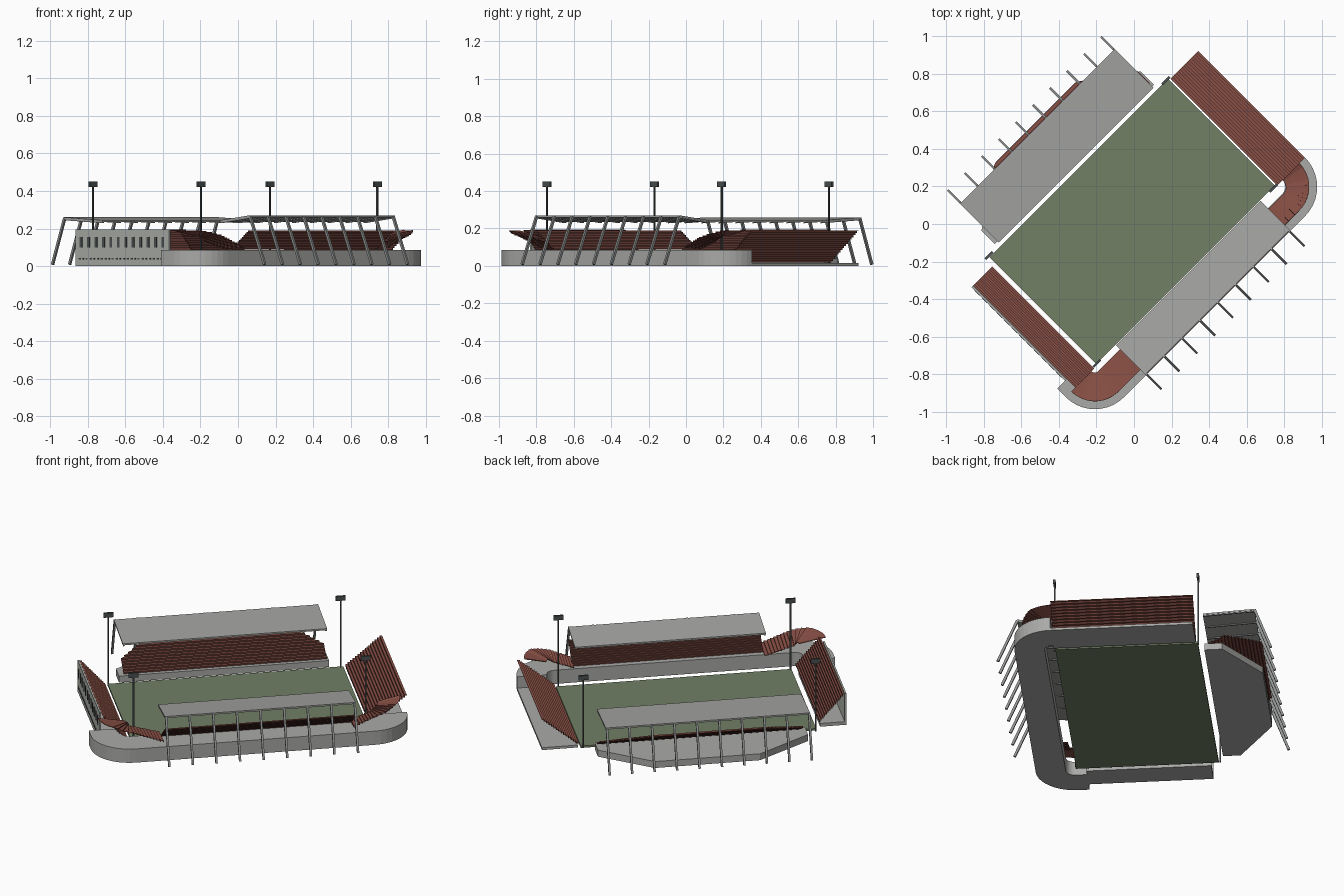
import bpy, bmesh, math
from mathutils import Vector

if "Cube" in bpy.data.objects:
    bpy.data.objects.remove(bpy.data.objects["Cube"])

S = math.sqrt(0.5)

def P(u, v, z):
    """Ground plan is drawn along the pitch (u long, v across), then turned 45 degrees."""
    return Vector(((u - v) * S, (u + v) * S, z))

def mat(name, c):
    m = bpy.data.materials.new(name)
    m.diffuse_color = (*c, 1)
    m.use_nodes = True
    m.node_tree.nodes["Principled BSDF"].inputs["Base Color"].default_value = m.diffuse_color
    return m

GRASS = mat("grass green", (0.165, 0.215, 0.13))
ROOF = mat("roof grey", (0.37, 0.375, 0.36))
CONC = mat("concrete grey", (0.40, 0.405, 0.39))
STEEL = mat("steel grey", (0.27, 0.285, 0.28))
SEAT = mat("seat red", (0.25, 0.08, 0.06))
RISER = mat("riser dark red", (0.12, 0.04, 0.032))
WALL = mat("wall pale grey", (0.42, 0.44, 0.40))
DARK = mat("dark grey", (0.07, 0.08, 0.08))

def finish(name, bm, mats):
    bmesh.ops.recalc_face_normals(bm, faces=bm.faces)
    me = bpy.data.meshes.new(name)
    bm.to_mesh(me)
    bm.free()
    for m in mats:
        me.materials.append(m)
    ob = bpy.data.objects.new(name, me)
    bpy.context.collection.objects.link(ob)
    return ob

def add_prism(bm, pts, z0, z1):
    lo = [bm.verts.new(P(u, v, z0)) for u, v in pts]
    hi = [bm.verts.new(P(u, v, z1)) for u, v in pts]
    bm.faces.new(lo[::-1])
    bm.faces.new(hi)
    n = len(pts)
    for i in range(n):
        j = (i + 1) % n
        bm.faces.new((lo[i], lo[j], hi[j], hi[i]))

def prism(name, pts, z0, z1, m):
    bm = bmesh.new()
    add_prism(bm, pts, z0, z1)
    return finish(name, bm, [m])

def rect(u0, u1, v0, v1):
    return [(u0, v0), (u1, v0), (u1, v1), (u0, v1)]

def add_bar(bm, a, b, side, w, d):
    """Square bar from a to b; side is the width direction."""
    ax = (b - a).normalized()
    s = side * (w / 2)
    t = ax.cross(side).normalized() * (d / 2)
    ra = [bm.verts.new(a + i * s + j * t) for i, j in ((-1, -1), (1, -1), (1, 1), (-1, 1))]
    rb = [bm.verts.new(a + (b - a) + i * s + j * t) for i, j in ((-1, -1), (1, -1), (1, 1), (-1, 1))]
    bm.faces.new(ra[::-1])
    bm.faces.new(rb)
    for i in range(4):
        j = (i + 1) % 4
        bm.faces.new((ra[i], ra[j], rb[j], rb[i]))

def strip(name, A, B):
    """Stepped sheet between two matching edge lines; flat treads and dark risers."""
    bm = bmesh.new()
    va = [bm.verts.new(P(*p)) for p in A]
    vb = [bm.verts.new(P(*p)) for p in B]
    for i in range(len(A) - 1):
        f = bm.faces.new((va[i], va[i + 1], vb[i + 1], vb[i]))
        f.material_index = i % 2
    ob = finish(name, bm, [RISER, SEAT])
    md = ob.modifiers.new("thickness", 'SOLIDIFY')
    md.thickness = 0.004
    return ob

def steps(a0, a1, z0, z1, n):
    """Stair section: riser then tread, n rows."""
    out = [(a0, z0)]
    for i in range(n):
        z = z0 + (z1 - z0) * (i + 1) / n
        out += [(a0 + (a1 - a0) * i / n, z), (a0 + (a1 - a0) * (i + 1) / n, z)]
    return out

def arc(cu, cv, r, a0, a1, n=10):
    return [(cu + r * math.cos(math.radians(a0 + (a1 - a0) * i / n)),
             cv + r * math.sin(math.radians(a0 + (a1 - a0) * i / n))) for i in range(n + 1)]

# pitch
prism("pitch", rect(-0.67, 0.675, -0.385, 0.42), 0, 0.012, GRASS)

# concourse base wrapping the near side and both corners
CV = -0.395
outer = [(-0.91, -0.33)] + arc(-0.69, CV, 0.22, 180, 270) + arc(0.675, CV, 0.22, 270, 360)
inner = arc(0.675, CV, 0.05, 360, 270) + arc(-0.69, CV, 0.05, 270, 180) + [(-0.74, -0.33)]
prism("concourse_base", outer + inner, 0, 0.085, CONC)

# end stands on thin slabs
prism("right_end_slab", rect(0.69, 0.895, CV, 0.41), 0, 0.015, CONC)
prism("left_end_slab", rect(-0.845, -0.70, -0.33, 0.375), 0, 0.02, CONC)
sec = steps(0.685, 0.895, 0.018, 0.19, 15)
strip("right_end_stand", [(u, CV, z) for u, z in sec], [(u, 0.41, z) for u, z in sec])
sec = steps(-0.695, -0.838, 0.03, 0.192, 14)
strip("left_end_stand", [(u, CV, z) for u, z in sec], [(u, 0.375, z) for u, z in sec])

# near side stand
sec = steps(-0.475, -0.612, 0.087, 0.19, 12)
strip("near_stand", [(-0.525, v, z) for v, z in sec], [(0.565, v, z) for v, z in sec])

# corner stands climbing from the near side to the ends
def corner(name, sgn, uend, cu, r0, r1, n=18):
    straight = abs(cu - uend)
    total = straight + 0.11 * math.pi / 2

    def at(t, r):
        d = t * total
        if d < straight:
            return (uend + sgn * d, CV - r)
        a = (d - straight) / 0.11
        return (cu + sgn * r * math.sin(a), CV - r * math.cos(a))
    A, B = [], []
    for i in range(n + 1):
        for k in ((i, i + 1) if i < n else (i,)):
            h = min(1, k / n * 1.35)
            A.append((*at(i / n, r0), 0.087 + 0.075 * h))
            B.append((*at(i / n, r1), 0.097 + 0.093 * h))
    strip(name, A, B)

corner("right_corner_stand", 1, 0.565, 0.675, 0.055, 0.178)
corner("left_corner_stand", -1, -0.525, -0.69, 0.025, 0.178)

# far stand with tapered plan
def half(v):
    return 0.58 if v < 0.56 else 0.58 - (v - 0.56) / 0.19 * 0.27

prism("far_base", [(-0.6, 0.45), (0.6, 0.45), (0.6, 0.55), (0.31, 0.755),
                   (-0.29, 0.755), (-0.6, 0.55)], 0, 0.04, CONC)
sec = steps(0.47, 0.752, 0.042, 0.195, 16)
strip("far_stand", [(0.01 - half(v), v, z) for v, z in sec], [(0.01 + half(v), v, z) for v, z in sec])

# roofs and their leaning columns
def roof(name, u0, u1, v_in, v_out, z_in, z_out, v_foot, n):
    bm = bmesh.new()
    vs = [[bm.verts.new(P(u, v, z + dz)) for u, v, z in
           ((u0, v_in, z_in), (u1, v_in, z_in), (u1, v_out, z_out), (u0, v_out, z_out))]
          for dz in (-0.006, 0.004)]
    bm.faces.new(vs[0][::-1])
    bm.faces.new(vs[1])
    for i in range(4):
        j = (i + 1) % 4
        bm.faces.new((vs[0][i], vs[0][j], vs[1][j], vs[1][i]))
    finish(name + "_roof", bm, [ROOF])
    bm = bmesh.new()
    side = P(1, 0, 0)
    for i in range(n):
        u = u0 + 0.006 + (u1 - u0 - 0.012) * i / (n - 1)
        add_bar(bm, P(u, v_foot, 0.008), P(u, v_out, z_out), side, 0.012, 0.014)
        add_bar(bm, P(u, v_out, z_out - 0.008), P(u, v_in, z_in - 0.008), side, 0.008, 0.008)
    finish(name + "_columns", bm, [STEEL])

roof("far", -0.58, 0.587, 0.44, 0.732, 0.24, 0.256, 0.824, 10)
roof("near", -0.525, 0.565, -0.39, -0.61, 0.24, 0.266, -0.72, 9)

# back wall of the left end with window plates
prism("end_wall", rect(-0.85, -0.84, -0.33, 0.375), 0, 0.195, WALL)
bm = bmesh.new()
for i in range(12):
    v = -0.285 + i * 0.056
    add_prism(bm, rect(-0.853, -0.849, v - 0.009, v + 0.009), 0.10, 0.155)
    for dv in (-0.014, 0.014):
        add_prism(bm, rect(-0.853, -0.849, v + dv - 0.006, v + dv + 0.006), 0.034, 0.044)
finish("end_wall_windows", bm, [DARK])

# floodlights at the pitch corners
for k, (u, v) in enumerate(((-0.665, 0.428), (-0.665, -0.385), (0.66, -0.39), (0.66, 0.42))):
    bm = bmesh.new()
    add_bar(bm, P(u, v, 0), P(u, v, 0.43), P(1, 0, 0), 0.008, 0.008)
    finish("floodlight_pole_%d" % (k + 1), bm, [DARK])
    prism("floodlight_lamp_%d" % (k + 1), rect(u - 0.028, u + 0.028, v - 0.006, v + 0.006),
          0.422, 0.45, DARK)
